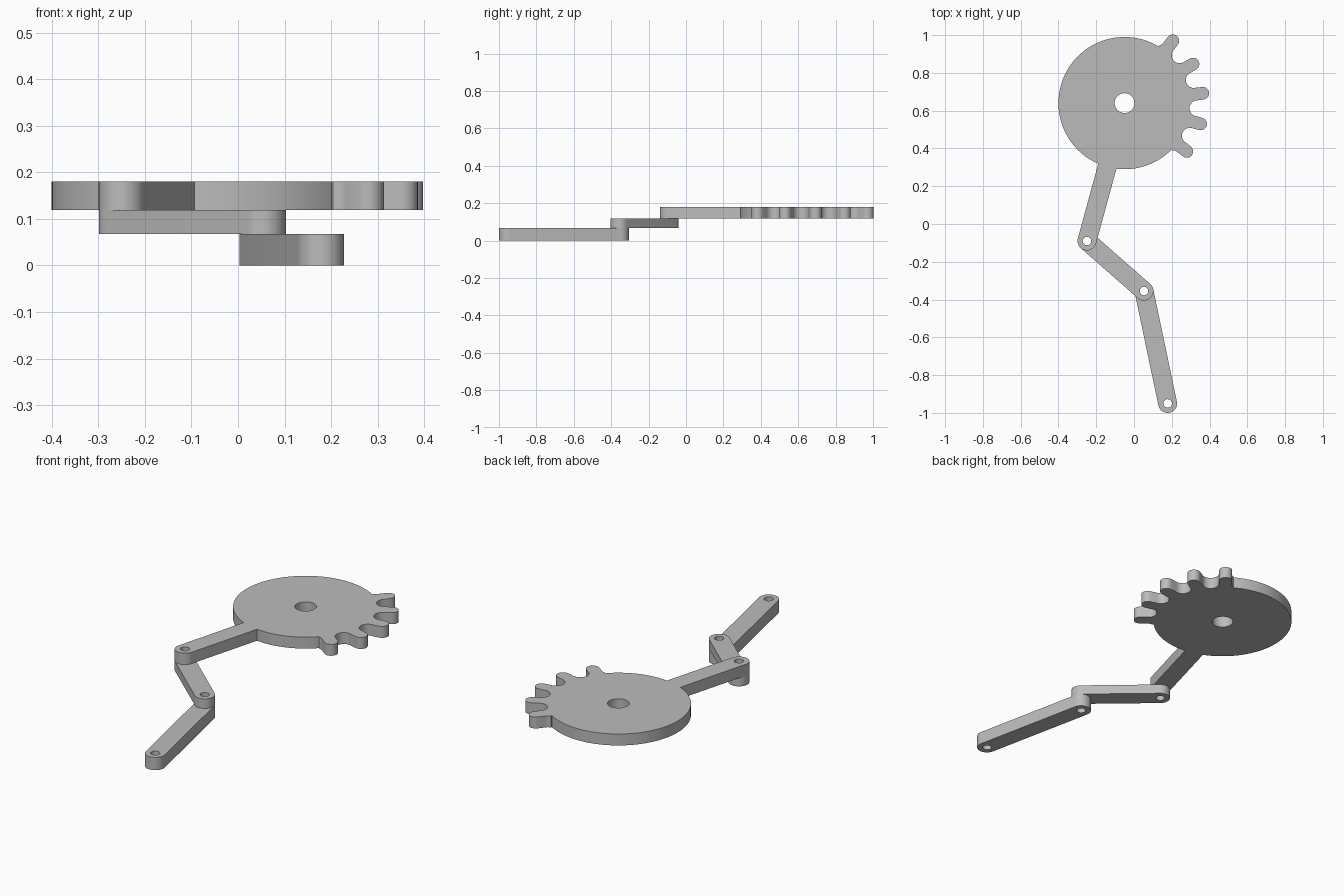
import bpy, bmesh
from math import atan2, asin, cos, sin, hypot, pi, radians
from mathutils import Vector

cube = bpy.data.objects.get("Cube")
if cube:
    bpy.data.objects.remove(cube)

grey = bpy.data.materials.new("plain grey")
grey.use_nodes = True
GREY = (0.5, 0.5, 0.5, 1)
grey.diffuse_color = GREY
grey.node_tree.nodes["Principled BSDF"].inputs["Base Color"].default_value = GREY

PIN = 0.0225   # pin hole radius
HALF = 0.05    # half width of every arm


def arc(centre, radius, start, end, steps):
    return [Vector((centre[0] + radius * cos(start + (end - start) * i / steps),
                    centre[1] + radius * sin(start + (end - start) * i / steps)))
            for i in range(steps + 1)]


def circle(centre, radius, steps=32):
    return arc(centre, radius, 0, 2 * pi, steps)[:-1]


def plate(name, loops, low, high):
    """Extrude an outline with holes into a flat plate."""
    bm = bmesh.new()
    edges = []
    for loop in loops:
        verts = [bm.verts.new((p.x, p.y, low)) for p in loop]
        edges += [bm.edges.new((v, verts[i - 1])) for i, v in enumerate(verts)]
    bmesh.ops.triangle_fill(bm, use_beauty=True, edges=edges, normal=(0, 0, 1))
    top = bmesh.ops.extrude_face_region(bm, geom=bm.faces[:], use_keep_orig=True)
    bmesh.ops.translate(bm, vec=(0, 0, high - low),
                        verts=[g for g in top["geom"] if isinstance(g, bmesh.types.BMVert)])
    bmesh.ops.recalc_face_normals(bm, faces=bm.faces[:])
    mesh = bpy.data.meshes.new(name)
    bm.to_mesh(mesh)
    bm.free()
    mesh.materials.append(grey)
    obj = bpy.data.objects.new(name, mesh)
    bpy.context.collection.objects.link(obj)
    bpy.ops.object.select_all(action="DESELECT")
    obj.select_set(True)
    bpy.context.view_layer.objects.active = obj
    bpy.ops.object.shade_smooth_by_angle(angle=radians(30))
    return obj


def link(name, a, b, low, high):
    """Round-ended bar with a pin hole at both ends."""
    t = atan2(b[1] - a[1], b[0] - a[0])
    outline = (arc(b, HALF, t - pi / 2, t + pi / 2, 20)
               + arc(a, HALF, t + pi / 2, t + 3 * pi / 2, 20))
    plate(name, [outline, circle(a, PIN), circle(b, PIN)], low, high)


HUB = (-0.05, 0.64)
ELBOW = (-0.249, -0.09)
KNEE = (0.053, -0.355)
END = (0.178, -0.95)

# Two lower links
link("lower_link", KNEE, END, 0, 0.068)
link("middle_link", ELBOW, KNEE, 0.068, 0.119)

# Gear disc with five teeth and its crank arm, one continuous outline
DISC, TIP, TIP_AT = 0.35, 0.033, 0.418
PITCH = radians(22.5)
FIRST = radians(-37.8)
VALLEY_AT = 0.387
VALLEY = VALLEY_AT * sin(PITCH / 2) - TIP


def polar(r, a):
    return (HUB[0] + r * cos(a), HUB[1] + r * sin(a))


arm = atan2(ELBOW[1] - HUB[1], ELBOW[0] - HUB[0])
spread = asin(HALF / DISC)
flank = radians(6.4)   # where the end teeth meet the disc
last = FIRST + 4 * PITCH

outline = arc(HUB, DISC, arm + spread, FIRST - flank, 24)
for i in range(5):
    a = FIRST + i * PITCH
    # rounded tooth tip, then the concave valley to the next tooth
    outline += arc(polar(TIP_AT, a), TIP, a - pi / 2, a + pi / 2, 14)
    if i < 4:
        m = a + PITCH / 2
        outline += arc(polar(VALLEY_AT, m), VALLEY, m - pi / 2, m - 3 * pi / 2, 14)
    else:
        m = a + PITCH / 2
        outline += arc(polar(VALLEY_AT, m), VALLEY, m - pi / 2, m - pi * 0.77, 5)
# mirrored root fillet for the first tooth
m = FIRST - PITCH / 2
fillet = arc(polar(VALLEY_AT, m), VALLEY, m + pi * 0.77, m + pi / 2, 5)
outline[25:25] = fillet
outline += arc(HUB, DISC, last + flank, arm + 2 * pi - spread, 72)
outline += arc(ELBOW, HALF, arm - pi / 2, arm + pi / 2, 20)

plate("gear_crank", [outline, circle(HUB, 0.0525, 40), circle(ELBOW, PIN)], 0.119, 0.18)
